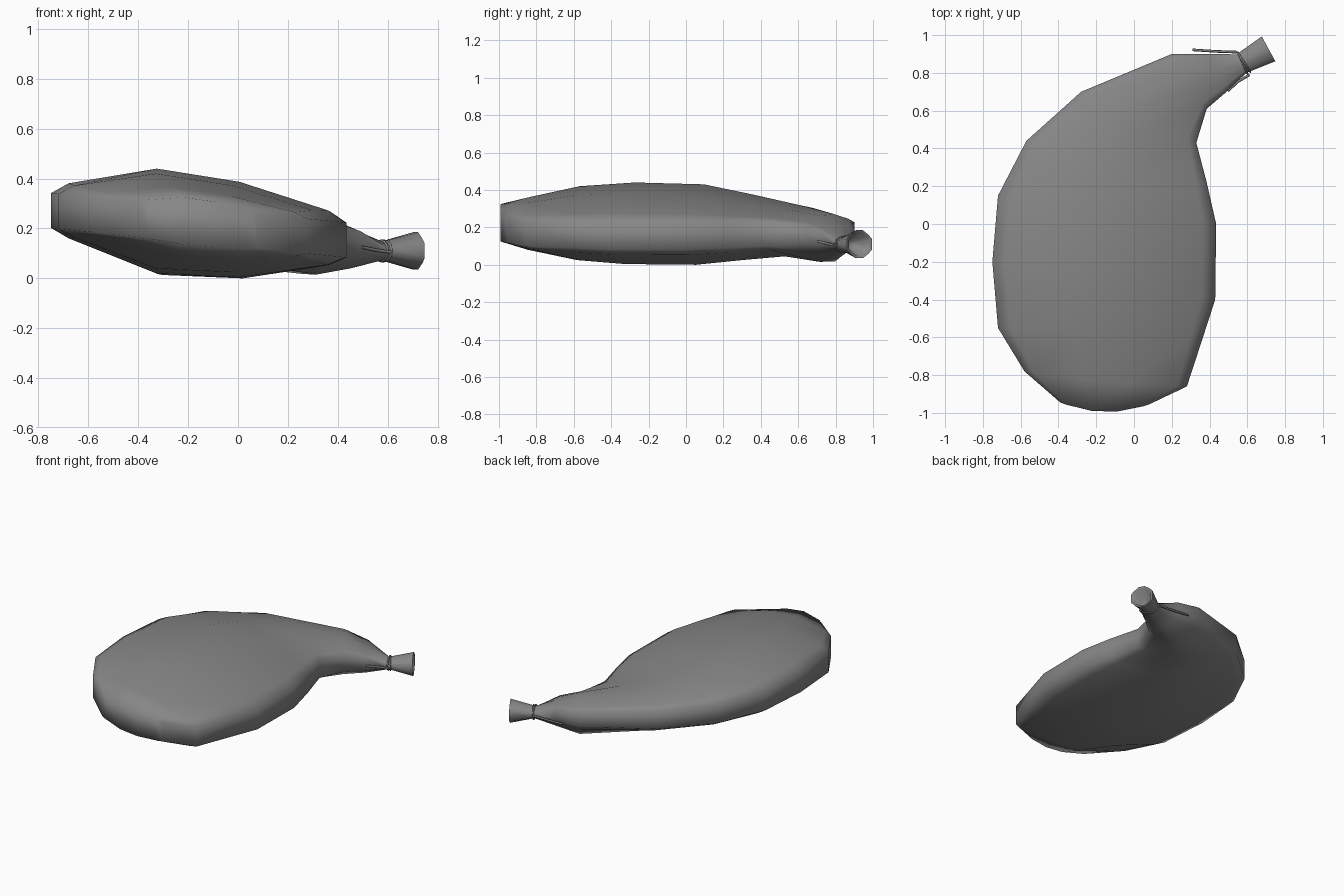
import bpy, bmesh, math
from mathutils import Vector, Matrix

if "Cube" in bpy.data.objects:
    bpy.data.objects.remove(bpy.data.objects["Cube"])

# Section template: position across the skin, and bulge above / below the rim band
T = [0, .06, .36, .64, .94, 1]
UP = [0, .33, 1, .86, .3, 0]
DOWN = [0, .28, 1.15, 1, .3, 0]
# The same for the rounder neck
ROUND_T = [0, .13, .36, .64, .87, 1]
ROUND = [0, .45, 1, 1, .45, 0]

# Body: left x, y, right x, y, top z, bottom z, roundness
BODY = [
    (-.39, -.945, .08, -.955, .325, .125, 0),
    (-.58, -.78, .28, -.86, .365, .08, 0),
    (-.72, -.55, .365, -.60, .42, .025, 0),
    (-.75, -.20, .43, -.40, .44, .004, 0),
    (-.72, .15, .435, 0, .43, 0, 0),
    (-.57, .44, .385, .22, .375, .025, 0),
    (-.28, .70, .33, .43, .32, .045, .2),
    (.20, .90, .385, .61, .27, .016, .7),
    (.38, .90, .49, .70, .205, .04, 1),
]
# Neck and hollow mouth: distance along neck, half width, half height
NECK = [(0, .055, .038), (.02, .058, .04), (.162, .075, .075), (.158, .06, .062), (.06, .04, .028)]
NECK_POS = Vector((.57, .85, .11))
NECK_ROT = Matrix.Rotation(math.radians(28.5), 3, 'Z')

leather = bpy.data.materials.new("dark_leather")
leather.diffuse_color = (.24, .24, .24, 1)
leather.use_nodes = True
leather.node_tree.nodes["Principled BSDF"].inputs["Base Color"].default_value = leather.diffuse_color


def section(L, R, height, top, bottom, w, bow=0):
    """Ring of 12 points: over the top left to right, back underneath."""
    upper, lower = [], []
    for t, u, d, rt, r in zip(T, UP, DOWN, ROUND_T, ROUND):
        t += (rt - t) * w
        p = L.lerp(R, t)
        y = p.y - bow * 4 * t * (1 - t)
        lo, hi = p.z - height / 2, p.z + height / 2
        hi_mid = L.lerp(R, .36).z + height / 2
        lo_mid = L.lerp(R, .64).z - height / 2
        upper.append((p.x, y, hi + (u + (r - u) * w) * (top - hi_mid)))
        lower.append((p.x, y, lo + (d + (r - d) * w) * (bottom - lo_mid)))
    return upper + lower[::-1]


def rim(x, y):
    """The rim slopes down steadily towards the right."""
    return Vector((x, y, .272 - .1 * (x + .75)))


sections = []
for i, (lx, ly, rx, ry, top, bottom, w) in enumerate(BODY):
    bow = (.045, .015)[i] if i < 2 else 0
    sections.append(section(rim(lx, ly), rim(rx, ry), .14 * (1 - .4 * w), top, bottom, w, bow))
for d, hw, hh in NECK:
    L, R = (NECK_POS + NECK_ROT @ Vector((d, s * hw, 0)) for s in (1, -1))
    sections.append(section(L, R, hh * .8, .11 + hh, .11 - hh, 1))

# Leather skin: lofted body, neck and mouth
bm = bmesh.new()
rings = [[bm.verts.new(p) for p in s] for s in sections]
for a, b in zip(rings, rings[1:]):
    for j in range(12):
        k = (j + 1) % 12
        bm.faces.new((a[j], a[k], b[k], b[j]))
end = rings[0]
for j in range(5):
    bm.faces.new((end[j], end[j + 1], end[10 - j], end[11 - j]))
bm.faces.new(rings[-1])
bmesh.ops.recalc_face_normals(bm, faces=bm.faces)
mesh = bpy.data.meshes.new("skin_bag")
bm.to_mesh(mesh)
bm.free()
mesh.materials.append(leather)
bag = bpy.data.objects.new("skin_bag", mesh)
bpy.context.collection.objects.link(bag)
bpy.context.view_layer.objects.active = bag
bag.select_set(True)
bpy.ops.object.shade_smooth_by_angle(angle=math.radians(85))


def cord(name, points, radius, cyclic=False):
    cu = bpy.data.curves.new(name, 'CURVE')
    cu.dimensions = '3D'
    cu.bevel_depth = radius
    cu.bevel_resolution = 1
    cu.use_fill_caps = True
    sp = cu.splines.new('POLY')
    sp.points.add(len(points) - 1)
    for p, co in zip(sp.points, points):
        p.co = (*co, 1)
    sp.use_cyclic_u = cyclic
    cu.materials.append(leather)
    ob = bpy.data.objects.new(name, cu)
    bpy.context.collection.objects.link(ob)


# Cord wrapped twice around the neck
for n, side in enumerate((-1, 1)):
    loop = []
    for i in range(12):
        a = math.tau * i / 12
        local = Vector((.01 + side * (.004 - .005 * math.cos(a)), .062 * math.cos(a), .042 * math.sin(a)))
        loop.append(NECK_POS + NECK_ROT @ local)
    cord(f"neck_tie_{n + 1}", loop, .005, True)

# Loose cord ends
cord("cord_end_back", [(.545, .91, .112), (.43, .914, .115), (.31, .922, .122)], .007)
cord("cord_end_front", [(.612, .79, .105), (.552, .755, .113), (.497, .705, .125)], .007)
